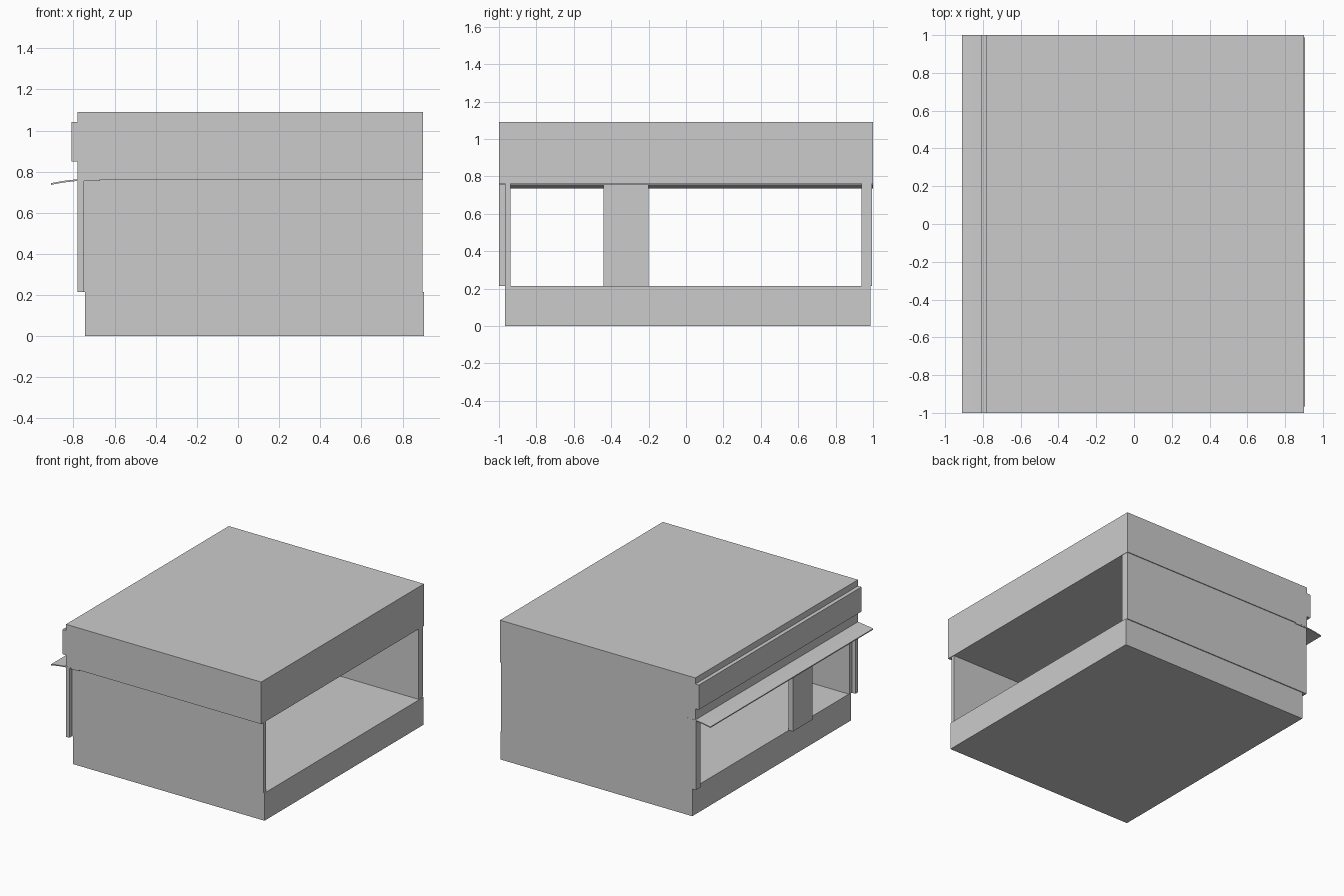
import bpy, bmesh

if "Cube" in bpy.data.objects:
    bpy.data.objects.remove(bpy.data.objects["Cube"])


def extrude_y(name, profile, y0, y1):
    """Closed solid from an (x, z) profile swept along y."""
    bm = bmesh.new()
    face = bm.faces.new([bm.verts.new((x, y0, z)) for x, z in profile])
    swept = bmesh.ops.extrude_face_region(bm, geom=[face])["geom"]
    bmesh.ops.translate(bm, vec=(0, y1 - y0, 0),
                        verts=[v for v in swept if isinstance(v, bmesh.types.BMVert)])
    bmesh.ops.recalc_face_normals(bm, faces=bm.faces)
    mesh = bpy.data.meshes.new(name)
    bm.to_mesh(mesh)
    bm.free()
    obj = bpy.data.objects.new(name, mesh)
    bpy.context.collection.objects.link(obj)
    return obj


def box(name, x, y, z):
    return extrude_y(name, [(x[0], z[0]), (x[1], z[0]), (x[1], z[1]), (x[0], z[1])], *y)


FLOOR, CEILING, TOP = 0.215, 0.763, 1.09

# Base slab and roof block
box("base", (-0.745, 0.905), (-0.967, 0.987), (0, FLOOR))
box("roof_block", (-0.78, 0.9), (-1, 1), (CEILING, TOP))

# Side walls
box("front_wall", (-0.75, 0.897), (-0.967, -0.937), (FLOOR, CEILING))
box("back_wall", (-0.78, 0.897), (0.937, 0.994), (FLOOR, CEILING))

# Street side posts
box("corner_post", (-0.78, -0.75), (-1, -0.968), (FLOOR, 0.755))
box("middle_post", (-0.78, -0.74), (-0.44, -0.2), (FLOOR, 0.758))

# Fascia panel above the awning
box("fascia_panel", (-0.81, -0.78), (-1, 1), (0.85, 1.042))

# Thin drooping awning, tucked under the roof
curve = [(-0.91, 0.744), (-0.85, 0.755), (-0.79, 0.762), (-0.67, 0.763)]
under = [(x, z - 0.008) for x, z in reversed(curve)]
extrude_y("awning", curve + under, -1, 1)
